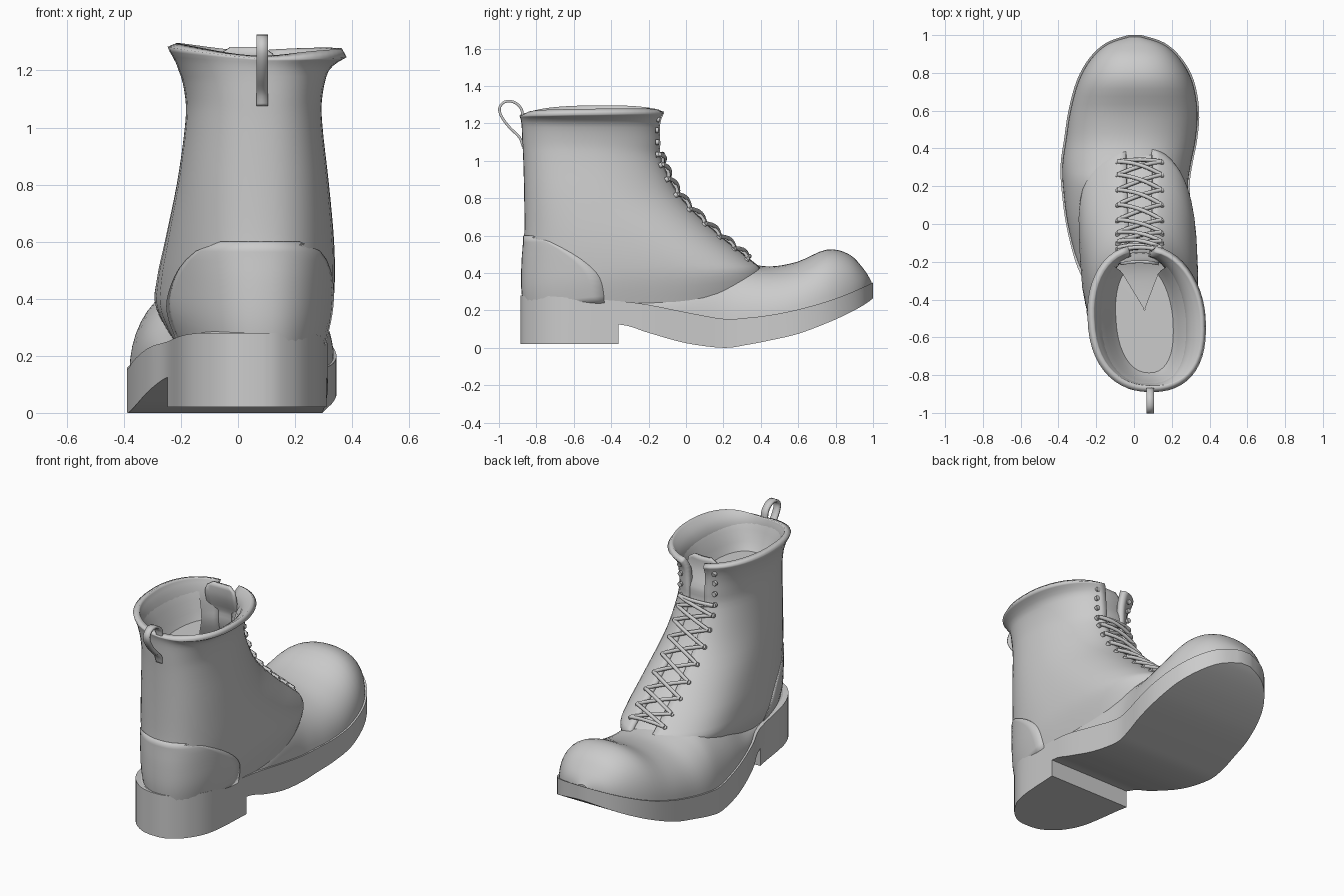
import bpy, bmesh
from math import sin, cos, pi, copysign
from mathutils import Vector

cube = bpy.data.objects.get("Cube")
if cube:
    bpy.data.objects.remove(cube, do_unlink=True)

# Foot stations, heel to toe: y, right x, left x, sole bottom, sole top, foot top
FOOT = [
    (-.885, .03, .09, .12, .28, .28), (-.865, -.045, .15, .12, .28, .29),
    (-.79, -.135, .23, .12, .28, .3), (-.65, -.2, .29, .12, .27, .3),
    (-.36, -.247, .31, .125, .25, .3), (-.2, -.31, .315, .08, .23, .33),
    (0, -.36, .305, .025, .19, .44), (.2, -.385, .295, 0, .155, .48),
    (.32, -.388, .31, .015, .16, .455), (.45, -.37, .335, .04, .175, .435),
    (.6, -.347, .345, .075, .205, .46), (.76, -.303, .317, .135, .25, .525),
    (.88, -.235, .25, .19, .295, .5), (.96, -.145, .16, .235, .33, .42),
    (1, -.03, .04, .265, .35, .355)]

# Shaft rings, bottom to collar:
# back y, back z, front y, front z, half width, front bluntness, instep flare
SHAFT = [
    (-.85, .14, .4, .27, .235, .75, .04), (-.875, .3, .41, .41, .272, .6, .12),
    (-.875, .45, .35, .475, .283, .68, .1), (-.865, .6, .17, .62, .28, .8, .05),
    (-.865, .8, -.02, .81, .262, 1, .01), (-.87, 1, -.12, 1, .24, 1, 0),
    (-.875, 1.1, -.13, 1.1, .238, 1, 0), (-.88, 1.2, -.13, 1.2, .262, 1, 0),
    (-.89, 1.24, -.11, 1.255, .313, 1, 0)]


def spline(rows, t):
    """Catmull-Rom value at t, counted in rows."""
    i = min(int(t), len(rows) - 2)
    f = t - i
    a, b, c, d = (rows[max(0, min(len(rows) - 1, i + k))] for k in (-1, 0, 1, 2))
    return [q + f / 2 * (r - p + f * (2 * p - 5 * q + 4 * r - s + f * (3 * (q - r) + s - p)))
            for p, q, r, s in zip(a, b, c, d)]


def samples(first, last, steps):
    return [first + (last - first) * i / steps for i in range(steps + 1)]


def loft(name, rows, closed=False, thickness=0):
    """Skin rows of points; closed rows are capped at both ends."""
    bm = bmesh.new()
    grid = [[bm.verts.new(p) for p in row] for row in rows]
    n = len(grid[0])
    for low, high in zip(grid, grid[1:]):
        for j in range(n if closed else n - 1):
            k = (j + 1) % n
            bm.faces.new((low[j], high[j], high[k], low[k]))
    if closed:
        bm.faces.new(grid[0])
        bm.faces.new(grid[-1][::-1])
        bmesh.ops.recalc_face_normals(bm, faces=bm.faces)
    mesh = bpy.data.meshes.new(name)
    bm.to_mesh(mesh)
    bm.free()
    ob = bpy.data.objects.new(name, mesh)
    bpy.context.collection.objects.link(ob)
    if thickness:
        mod = ob.modifiers.new("Thickness", 'SOLIDIFY')
        mod.thickness = thickness
        mod.offset = -1
    bpy.ops.object.select_all(action='DESELECT')
    ob.select_set(True)
    bpy.context.view_layer.objects.active = ob
    bpy.ops.object.shade_smooth_by_angle(angle=pi / 5)


def shaft_point(v, angle, out=0):
    """Point on the shaft; angle 0 is the front, pi the back."""
    by, bz, fy, fz, hw, blunt, flare = spline(SHAFT, v)
    c, s = cos(angle), sin(angle)
    u = (1 + c) / 2
    rim = max(0, v - 7)
    hw += out + flare * u * max(0, -s)
    x = .08 - .05 * u + .012 * rim + hw * copysign(abs(s) ** .88, s)
    reach = copysign(abs(c) ** (blunt if c > 0 else .82), c)
    y = (by + fy) / 2 + ((fy - by) / 2 + out) * reach
    return Vector((x, y, bz + (fz - bz) * u + .035 * rim * max(0, -s)))


def front_point(v, x, out):
    """Point near the lacing line, x away from its middle, out along the normal."""
    y, z = spline(SHAFT, v)[2:4]
    ahead, behind = spline(SHAFT, min(v + .1, 8)), spline(SHAFT, v - .1)
    dy, dz = ahead[2] - behind[2], ahead[3] - behind[3]
    normal = Vector((0, dz, -dy)).normalized()
    return Vector((.03 + x, y, z)) + normal * (out - 1.3 * x * x)


def tube(name, points, radius):
    curve = bpy.data.curves.new(name, 'CURVE')
    curve.dimensions = '3D'
    curve.bevel_depth = radius
    curve.bevel_resolution = 2
    curve.use_fill_caps = True
    line = curve.splines.new('POLY')
    line.points.add(len(points) - 1)
    for p, co in zip(line.points, points):
        p.co = (*co, 1)
    line.use_smooth = True
    bpy.context.collection.objects.link(bpy.data.objects.new(name, curve))


# Sole with rocker and arch
stations = [spline(FOOT, t) for t in samples(0, len(FOOT) - 1, 56)]
loft("sole", [[(b, y, lo), (b, y, hi), (a, y, hi), (a, y, lo)]
              for y, a, b, lo, hi, top in stations], closed=True)

# Heel block
loft("heel", [[(b, y, .02), (b, y, .16), (a, y, .16), (a, y, .02)]
              for y, a, b, *rest in (spline(FOOT, t) for t in samples(0, 4, 16))], closed=True)

# Vamp and toe cap
rows = []
for y, a, b, lo, hi, top in stations:
    base, mid, half = hi - .03, (a + b) / 2, (b - a) / 2 * .975
    row = []
    for angle in samples(0, pi, 24):
        c = cos(angle)
        row.append((mid + half * copysign(abs(c) ** .87, c), .05 + (y - .05) * .99,
                    base + (top - base) * sin(angle) ** .85))
    rows.append(row)
loft("vamp", rows)

# Shaft, open along the lacing
loft("shaft", [[shaft_point(v, a) for a in samples(.2, 2 * pi - .2, 48)]
               for v in samples(0, 8, 32)], thickness=.035)

# Lining that narrows to a footbed inside the shaft
around = samples(.6, 2 * pi - .6, 32)
rows = [[shaft_point(v, a, inset) for a in around]
        for v, inset in ((7.3, -.033), (6.7, -.045), (6.1, -.06), (5.6, -.085))]
middle = Vector((.055, -.45, rows[-1][16].z))
rows += [[p.lerp(middle, k) for p in rows[-1]] for k in (.5, .98)]
loft("lining", rows)

# Heel counter
rows = []
for s in samples(0, 1, 12):
    reach = .45 + .86 * (1 - s ** 3) ** .6
    rows.append([shaft_point(.4 + 2.6 * s, pi + reach * k, .005) for k in samples(-1, 1, 24)])
loft("heel_counter", rows, thickness=.012)

# Tongue
rows = []
for v in samples(1.5, 7.6, 24):
    half = .1 * min(1, (7.75 - v) * 2) ** .5
    rows.append([front_point(v, half * k, -.035 - .04 * max(0, v - 6)) for k in samples(1, -1, 8)])
loft("tongue", rows, thickness=.015)

# Criss-cross laces
levels = samples(2.1, 5.3, 8)
for side in (-1, 1):
    for i, (low, high) in enumerate(zip(levels, levels[1:])):
        path = [front_point(low + (high - low) * (k + 1) / 2, side * .115 * k,
                            .006 + .006 * side * (1 - k * k)) for k in samples(-1, 1, 8)]
        tube(f"lace_{'left' if side > 0 else 'right'}_{i + 1}", path, .011)
for name, level in (("lace_bottom_bar", levels[0]), ("lace_top_bar", levels[-1])):
    tube(name, [front_point(level, .115 * k, .006) for k in samples(-1, 1, 8)], .011)

# Eyelets
for side in (-1, 1):
    for i, level in enumerate(levels + [6, 6.6, 7.2]):
        ends = [front_point(level, side * .115, out) for out in (-.015, .003)]
        tube(f"eyelet_{'left' if side > 0 else 'right'}_{i + 1}", ends, .014)

# Pull loop at the back of the collar
loop = [(-.865, 1.08), (-.885, 1.13), (-.94, 1.185), (-.98, 1.24), (-.99, 1.28), (-.967, 1.308),
        (-.925, 1.308), (-.89, 1.28), (-.88, 1.24), (-.872, 1.16)]
path = [spline(loop, t) for t in samples(0, len(loop) - 1, 36)]
loft("pull_loop", [[(x, y, z) for x in (.065, .105)] for y, z in path], thickness=.014)
